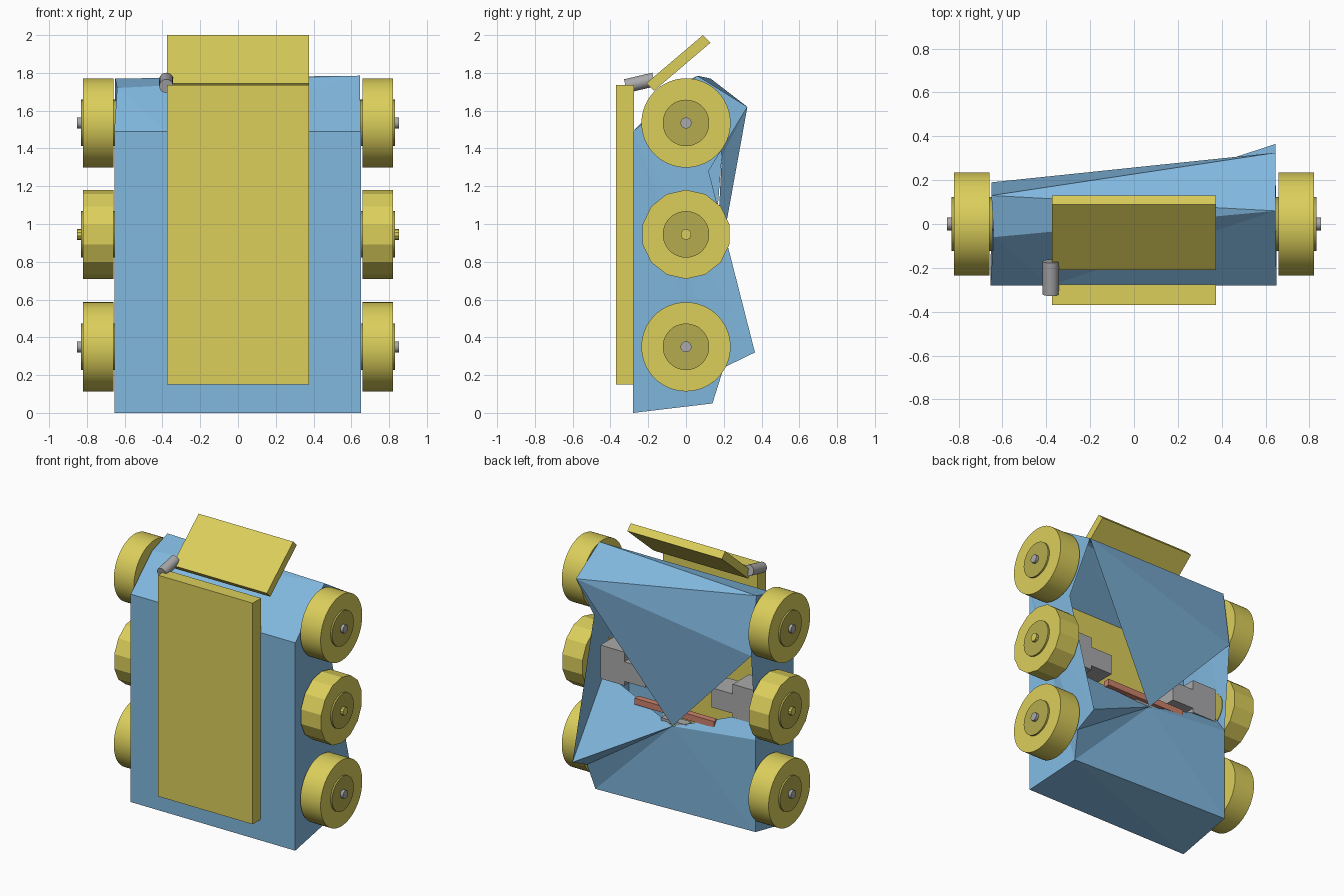
import bpy
import bmesh
import math
from mathutils import Vector, Matrix

cube = bpy.data.objects.get("Cube")
if cube:
    bpy.data.objects.remove(cube)


def material(name, r, g, b):
    m = bpy.data.materials.new(name)
    m.use_nodes = True
    m.diffuse_color = (r, g, b, 1)
    m.node_tree.nodes["Principled BSDF"].inputs["Base Color"].default_value = (r, g, b, 1)
    return m


YELLOW = material("yellow", 0.71, 0.62, 0.105)
OLIVE = material("dark yellow", 0.46, 0.41, 0.075)
BLUE = material("blue", 0.22, 0.48, 0.74)
GREY = material("grey", 0.40, 0.40, 0.41)
COPPER = material("copper", 0.60, 0.22, 0.15)


def finish(name, bm, mat):
    bmesh.ops.recalc_face_normals(bm, faces=bm.faces)
    mesh = bpy.data.meshes.new(name)
    bm.to_mesh(mesh)
    bm.free()
    mesh.materials.append(mat)
    ob = bpy.data.objects.new(name, mesh)
    bpy.context.collection.objects.link(ob)
    return ob


def box(name, lo, hi, mat):
    bm = bmesh.new()
    lo, hi = Vector(lo), Vector(hi)
    bmesh.ops.create_cube(bm, size=1, matrix=Matrix.Translation((lo + hi) / 2)
                          @ Matrix.Diagonal((*(hi - lo), 1)))
    return finish(name, bm, mat)


def rod(name, a, b, radius, mat, sides=48, smooth=True):
    a, b = Vector(a), Vector(b)
    turn = (b - a).to_track_quat('Z', 'Y').to_matrix().to_4x4()
    bm = bmesh.new()
    bmesh.ops.create_cone(bm, cap_ends=True, segments=sides, radius1=radius, radius2=radius,
                          depth=(b - a).length, matrix=Matrix.Translation((a + b) / 2) @ turn)
    ob = finish(name, bm, mat)
    if smooth:
        bpy.ops.object.select_all(action='DESELECT')
        ob.select_set(True)
        bpy.context.view_layer.objects.active = ob
        bpy.ops.object.shade_smooth_by_angle(angle=math.radians(35))
    return ob


# Folded sheet body, pinched together at the middle of the back
corners = {
    "front_low_l": (0.65, -0.28, 0), "front_low_r": (-0.655, -0.28, 0),
    "front_top_l": (0.65, -0.28, 1.49), "front_top_r": (-0.655, -0.28, 1.49),
    "fold": (-0.38, -0.28, 1.49),
    "ridge_l": (0.645, 0.06, 1.785), "ridge_r": (-0.64, -0.06, 1.72),
    "back_top_l": (0.645, 0.325, 1.62), "back_top_r": (-0.65, 0.13, 1.77),
    "upper_r": (-0.65, 0.19, 1.36),
    "notch_a_l": (0.645, 0.12, 1.28), "notch_b_l": (0.645, -0.05, 1.15),
    "notch_c_l": (0.645, 0.0, 0.83),
    "notch_a_r": (-0.65, 0.03, 1.2), "notch_b_r": (-0.65, 0.03, 0.9),
    "lower_r": (-0.65, 0.14, 0.74),
    "tip_l": (0.645, 0.365, 0.32), "under_l": (0.645, 0.2, 0.24),
    "base_l": (0.62, 0.14, 0.05), "base_r": (-0.65, 0.14, 0.08),
    "pinch": (0.0, 0.153, 0.67),
}
panels = [
    "front_low_l front_top_l fold front_top_r front_low_r",
    "front_top_l ridge_l ridge_r fold", "fold ridge_r front_top_r",
    "ridge_l back_top_l back_top_r", "ridge_l back_top_r ridge_r",
    "back_top_l upper_r back_top_r", "back_top_l pinch upper_r",
    "pinch tip_l notch_c_l", "pinch notch_b_r lower_r",
    "pinch base_l under_l tip_l", "pinch base_r base_l", "pinch lower_r base_r",
    "base_l base_r front_low_r front_low_l",
    "front_low_l front_top_l ridge_l back_top_l notch_a_l notch_b_l notch_c_l tip_l under_l base_l",
    "front_low_r front_top_r ridge_r back_top_r upper_r notch_a_r notch_b_r lower_r base_r",
]
bm = bmesh.new()
verts = {k: bm.verts.new(v) for k, v in corners.items()}
for p in panels:
    bm.faces.new([verts[k] for k in p.split()])
bmesh.ops.triangulate(bm, faces=[f for f in bm.faces if len(f.verts) > 3])
finish("body_shell", bm, BLUE)

# Front panel and tilted flap
box("front_panel", (-0.375, -0.37, 0.15), (0.375, -0.275, 1.735), YELLOW)
bm = bmesh.new()
profile = [(-0.17, 1.705), (0.13, 1.96), (0.09, 2.0), (-0.21, 1.745)]
side = bm.faces.new([bm.verts.new((-0.375, y, z)) for y, z in profile])
out = bmesh.ops.extrude_face_region(bm, geom=[side])["geom"]
bmesh.ops.translate(bm, vec=(0.75, 0, 0),
                    verts=[v for v in out if isinstance(v, bmesh.types.BMVert)])
finish("top_flap", bm, YELLOW)
rod("flap_hinge", (-0.38, -0.32, 1.73), (-0.38, -0.17, 1.765), 0.037, GREY, 24)

# Wheels, hubs and motors on both sides
for s, tag in ((1, "left"), (-1, "right")):
    for z, place in ((0.35, "lower"), (0.945, "middle"), (1.535, "upper")):
        mid = place == "middle"
        name = f"{place}_{tag}"
        rod(f"wheel_{name}", (s * 0.66, 0, z), (s * 0.82, 0, z), 0.236, YELLOW,
            14 if mid else 64, not mid)
        rod(f"hub_{name}", (s * 0.645, 0, z), (s * 0.832, 0, z), 0.123, OLIVE)
        rod(f"axle_{name}", (s * 0.6, 0, z), (s * 0.852, 0, z), 0.029,
            YELLOW if mid else GREY, 10 if mid else 24, not mid)
    for part, x0, x1, z0, z1 in (("motor_gearbox", 0.43, 0.62, 0.82, 1.06),
                                 ("motor_can", 0.26, 0.43, 0.85, 0.99)):
        a, b = sorted((s * x0, s * x1))
        box(f"{part}_{tag}", (a, -0.1, z0), (b, 0.085, z1), GREY)

# Copper contact bar and small grey clip by the pinch
box("contact_bar", (-0.31, 0.08, 0.73), (0.32, 0.125, 0.775), COPPER)
box("contact_clip", (-0.1, 0.08, 0.675), (0.1, 0.14, 0.7), GREY)
